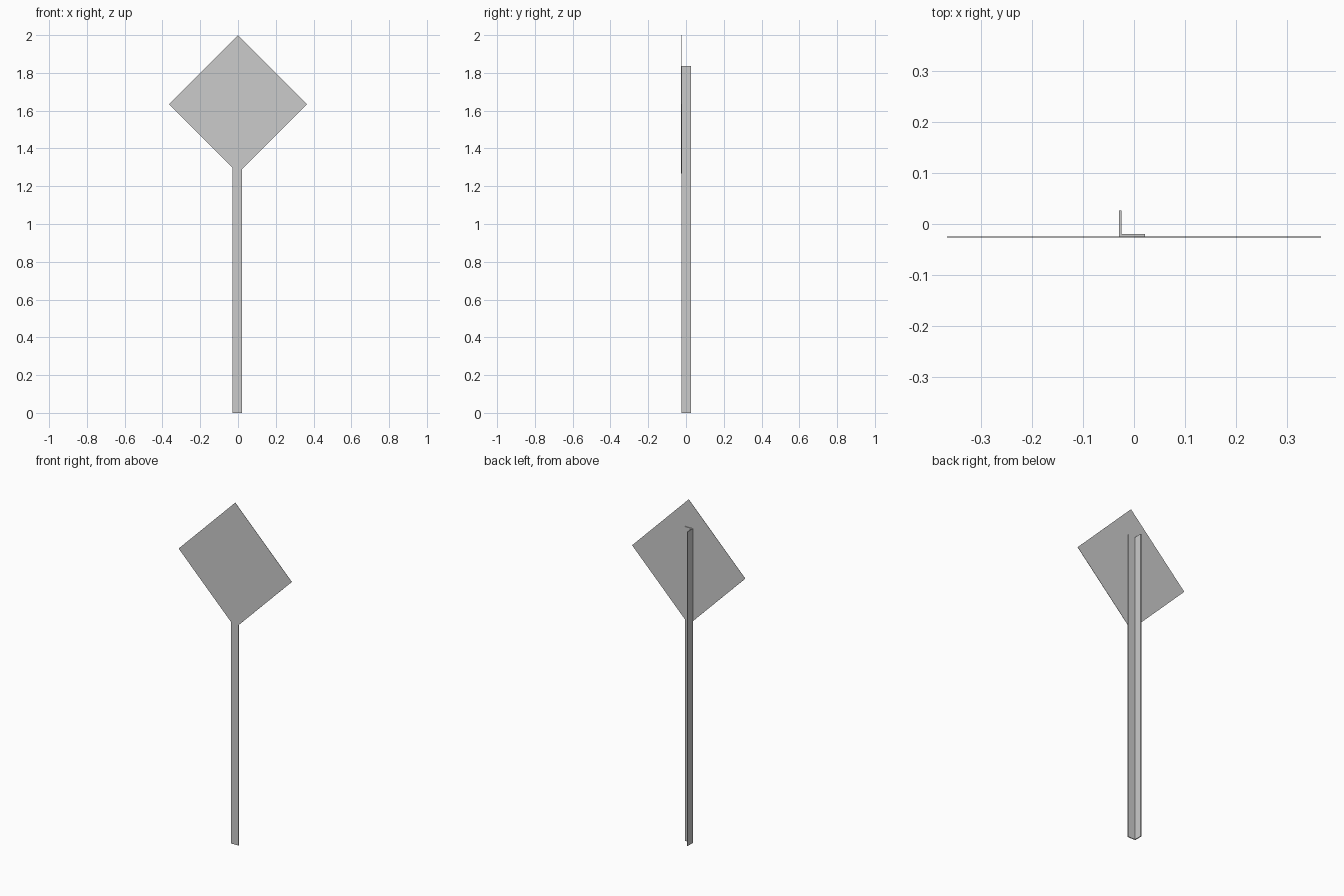
import bpy, bmesh
from mathutils import Vector

if "Cube" in bpy.data.objects:
    bpy.data.objects.remove(bpy.data.objects["Cube"])


def extrude_profile(name, points, direction):
    """Closed prism: a flat outline pushed along a direction."""
    bm = bmesh.new()
    face = bm.faces.new([bm.verts.new(p) for p in points])
    ext = bmesh.ops.extrude_face_region(bm, geom=[face], use_keep_orig=True)
    moved = [g for g in ext["geom"] if isinstance(g, bmesh.types.BMVert)]
    bmesh.ops.translate(bm, verts=moved, vec=Vector(direction))
    bmesh.ops.recalc_face_normals(bm, faces=bm.faces)
    mesh = bpy.data.meshes.new(name)
    bm.to_mesh(mesh)
    bm.free()
    obj = bpy.data.objects.new(name, mesh)
    bpy.context.collection.objects.link(obj)
    return obj


# Angle-iron post: L section with its corner at front left
x0, x1, y0, y1, t = -0.029, 0.022, -0.025, 0.026, 0.005
extrude_profile("post", [(x0, y0, 0), (x1, y0, 0), (x1, y0 + t, 0),
                         (x0 + t, y0 + t, 0), (x0 + t, y1, 0), (x0, y1, 0)],
                (0, 0, 1.837))

# Thin diamond sign panel fixed to the front of the post
r, zc, yf = 0.366, 1.634, -0.026
extrude_profile("sign_panel", [(0, yf, zc - r), (r, yf, zc),
                               (0, yf, zc + r), (-r, yf, zc)],
                (0, 0.0015, 0))
